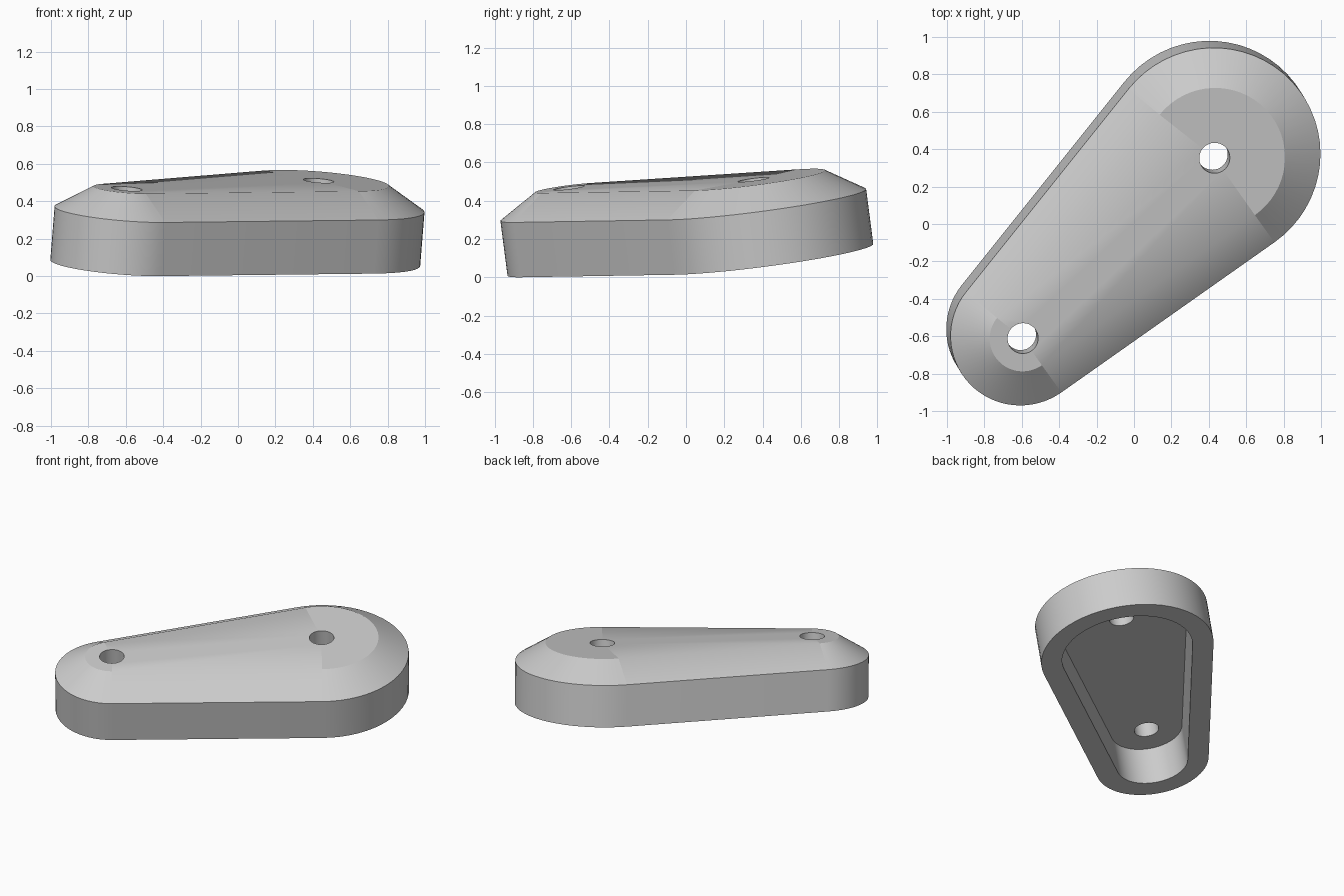
import bpy
import bmesh
import math
from mathutils import Matrix, Vector

if "Cube" in bpy.data.objects:
    bpy.data.objects.remove(bpy.data.objects["Cube"], do_unlink=True)

# Main dimensions of the tapered link
SMALL_R, BIG_R, HOLE_R = 0.378, 0.578, 0.082
WALL, WALL_H, CHAMFER = 0.14, 0.29, 0.2
TOP_H, POCKET_H = 0.415, 0.27
N = 32

# Tilted frame: x runs from the small end to the big end, z is the tilted up axis
up = Vector((0.08, -0.13, 1)).normalized()
origin = Vector((-0.627, -0.558, 0.057))
run = Vector((1.025, 0.964, 0))
run.z = -(run.x * up.x + run.y * up.y) / up.z
LENGTH = run.length
axis = run.normalized()
side = up.cross(axis)
frame = Matrix.Translation(origin) @ Matrix((axis, side, up)).transposed().to_4x4()

# Angle where the straight sides touch the end circles
PHI = math.acos((SMALL_R - BIG_R) / LENGTH)
BIG_SPAN, SMALL_SPAN = (-PHI, PHI), (PHI, 2 * math.pi - PHI)

bm = bmesh.new()


def arc(cx, radius, z, span):
    a, b = span
    steps = [a + (b - a) * i / N for i in range(N + 1)]
    return [bm.verts.new((cx + radius * math.cos(t), radius * math.sin(t), z)) for t in steps]


def outline(inset, z):
    return arc(LENGTH, BIG_R - inset, z, BIG_SPAN) + arc(0, SMALL_R - inset, z, SMALL_SPAN)


def hole(cx, z, span):
    a, b = span
    rest = arc(cx, HOLE_R, z, (b, a + 2 * math.pi))
    outer = arc(cx, HOLE_R, z, span)
    for v in (rest[0], rest[-1]):
        bm.verts.remove(v)
    return outer + rest[1:-1]


def bridge(r1, r2):
    for i in range(len(r1)):
        j = (i + 1) % len(r1)
        bm.faces.new((r1[i], r1[j], r2[j], r2[i]))


def plate(ring, z):
    """Fill an outline with two end caps and a middle panel around the holes."""
    big, small = ring[:N + 1], ring[N + 1:]
    hb, hs = hole(LENGTH, z, BIG_SPAN), hole(0, z, SMALL_SPAN)
    for ends, h in ((big, hb), (small, hs)):
        bm.faces.new(ends + h[N::-1])
    inner = [[h[0]] + h[:N - 1:-1] for h in (hb, hs)]
    bm.faces.new([big[-1], small[0]] + inner[1] + [small[-1], big[0]] + inner[0])
    return hb, hs


# Outer shell, bottom lip and pocket walls
pocket_floor = outline(WALL, POCKET_H)
pocket_lip = outline(WALL, 0)
base = outline(0, 0)
shoulder = outline(0, WALL_H)
top = outline(CHAMFER, TOP_H)
rings = [pocket_floor, pocket_lip, base, shoulder, top]
for r1, r2 in zip(rings, rings[1:]):
    bridge(r1, r2)

# Top face, pocket ceiling and the two through holes
top_holes = plate(top, TOP_H)
floor_holes = plate(pocket_floor, POCKET_H)
for r1, r2 in zip(top_holes, floor_holes):
    bridge(r1, r2)

# Crisp rounded ends, soft long sides
crisp = []
for k in (0, N + 1):
    crisp += [(top[k + i], top[k + i + 1]) for i in range(N)]
    h = top_holes[0 if k == 0 else 1]
    for e, hv in ((k, h[0]), (k + N, h[N])):
        crisp += [(top[e], hv), (top[e], shoulder[e])]
for pair in crisp:
    edge = bm.edges.get(pair)
    if edge:
        edge.smooth = False

bmesh.ops.recalc_face_normals(bm, faces=bm.faces)
bm.transform(frame)
mesh = bpy.data.meshes.new("link_body")
bm.to_mesh(mesh)
bm.free()
body = bpy.data.objects.new("link_body", mesh)
bpy.context.scene.collection.objects.link(body)

# Plain grey material
grey = bpy.data.materials.new("light_grey")
grey.use_nodes = True
colour = (0.6, 0.6, 0.6, 1)
grey.diffuse_color = colour
grey.node_tree.nodes["Principled BSDF"].inputs["Base Color"].default_value = colour
mesh.materials.append(grey)

bpy.ops.object.select_all(action="DESELECT")
body.select_set(True)
bpy.context.view_layer.objects.active = body
bpy.ops.object.shade_smooth_by_angle(angle=math.radians(40), keep_sharp_edges=True)
